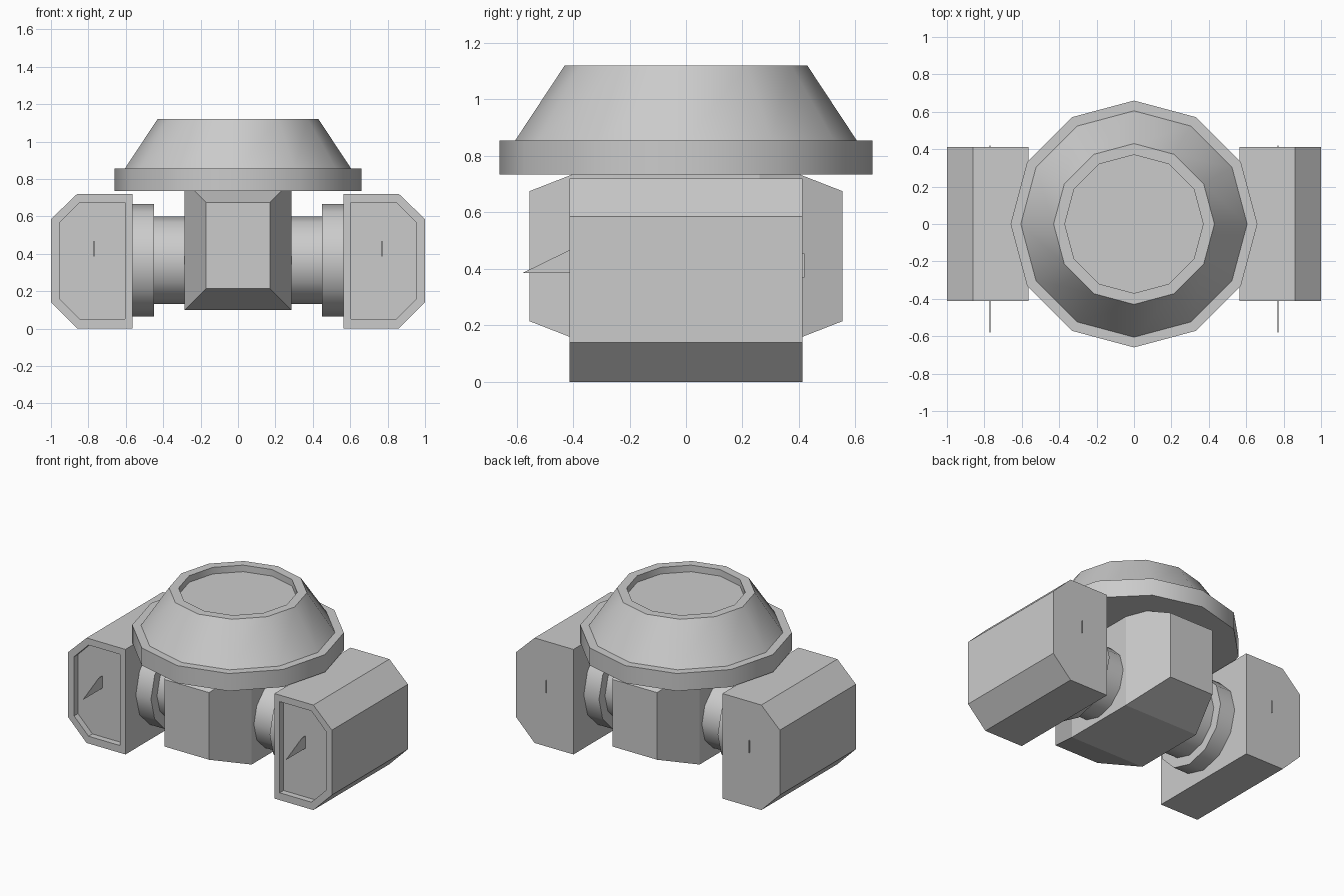
import bpy, bmesh, math

if "Cube" in bpy.data.objects:
    bpy.data.objects.remove(bpy.data.objects["Cube"])


def loft(name, loops, smooth=False):
    """Skin a list of equal-length point loops and cap both ends."""
    bm = bmesh.new()
    rings = [[bm.verts.new(p) for p in loop] for loop in loops]
    n = len(rings[0])
    for a, b in zip(rings, rings[1:]):
        for i in range(n):
            j = (i + 1) % n
            bm.faces.new((a[i], a[j], b[j], b[i]))
    bm.faces.new(rings[0])
    bm.faces.new(rings[-1])
    bmesh.ops.recalc_face_normals(bm, faces=bm.faces)
    mesh = bpy.data.meshes.new(name)
    bm.to_mesh(mesh)
    bm.free()
    obj = bpy.data.objects.new(name, mesh)
    bpy.context.collection.objects.link(obj)
    if smooth:
        bpy.ops.object.select_all(action='DESELECT')
        obj.select_set(True)
        bpy.context.view_layer.objects.active = obj
        bpy.ops.object.shade_smooth_by_angle(angle=math.radians(35))
    return obj


def circle(r, n=12):
    return [(r * math.cos(2 * math.pi * i / n), r * math.sin(2 * math.pi * i / n)) for i in range(n)]


# Twelve-sided dome: flange, sloping wall and recessed top
dome = [(0.66, 0.735), (0.66, 0.855), (0.605, 0.855), (0.43, 1.12), (0.37, 1.12), (0.37, 1.075)]
loft("dome", [[(x, y, z) for x, y in circle(r)] for r, z in dome], smooth=True)

# Faceted central body, tapering to the front and back
body = [(-0.555, 0.17, 0.23), (-0.26, 0.285, 0.345), (0.26, 0.285, 0.345), (0.555, 0.17, 0.23)]
loft("central_body", [[(sx * w, y, 0.445 + sz * h) for sx, sz in ((-1, -1), (1, -1), (1, 1), (-1, 1))]
                      for y, w, h in body])

# Pod cross-sections: outer shell and front recess
outer = [(0.565, 0), (0.86, 0), (1, 0.14), (1, 0.585), (0.86, 0.72), (0.565, 0.72)]
inner = [(0.605, 0.05), (0.845, 0.05), (0.955, 0.16), (0.955, 0.565), (0.845, 0.675), (0.605, 0.675)]
pod = [(outer, 0.412), (outer, -0.412), (inner, -0.412), (inner, -0.37)]

# Stepped arm joining the body to each pod
arm = [(0.22, 0.235), (0.45, 0.235), (0.45, 0.30), (0.58, 0.30)]

# Thin spike on the front of each pod and its tail at the back
spike = [(-0.58, 0.385), (-0.36, 0.385), (-0.36, 0.468), (-0.41, 0.468)]
tail = [(0.40, 0.37), (0.42, 0.37), (0.42, 0.455), (0.40, 0.455)]

for side, s in (("left", -1), ("right", 1)):
    loft(side + "_pod", [[(s * x, y, z) for x, z in prof] for prof, y in pod])
    loft(side + "_arm", [[(s * x, a, 0.365 + b) for a, b in circle(r)] for x, r in arm], smooth=True)
    for part, prof in (("spike", spike), ("tail", tail)):
        loft(f"{side}_{part}", [[(s * x, y, z) for y, z in prof] for x in (0.768, 0.772)])
